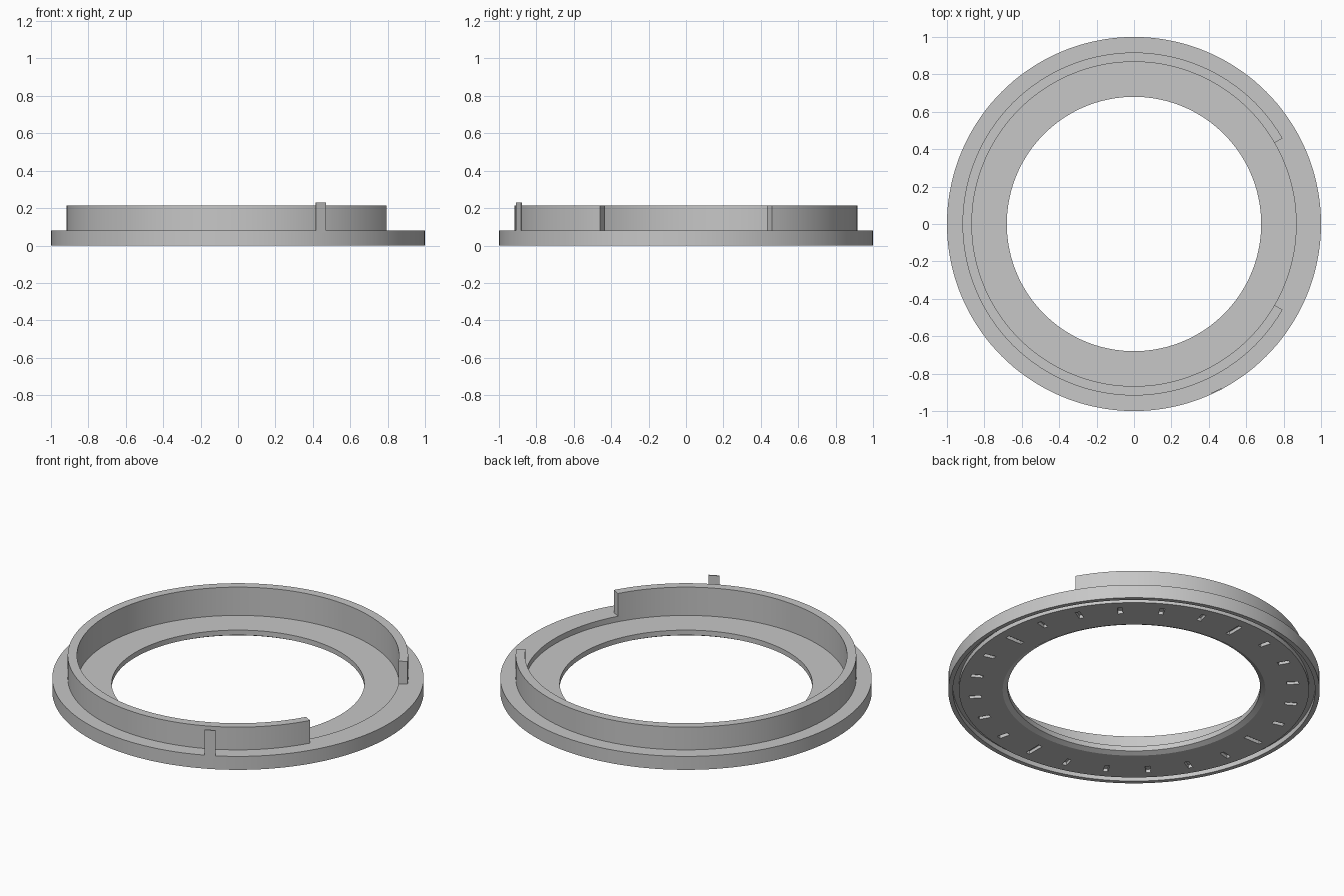
import bpy, bmesh, math
from mathutils import Matrix

if "Cube" in bpy.data.objects:
    bpy.data.objects.remove(bpy.data.objects["Cube"], do_unlink=True)

grey = bpy.data.materials.new("light grey")
grey.use_nodes = True
colour = (0.57, 0.57, 0.57, 1)
grey.diffuse_color = colour
grey.node_tree.nodes["Principled BSDF"].inputs["Base Color"].default_value = colour


def finish(name, bm, smooth=True):
    """Turn a bmesh into a named object."""
    bmesh.ops.recalc_face_normals(bm, faces=bm.faces)
    mesh = bpy.data.meshes.new(name)
    bm.to_mesh(mesh)
    bm.free()
    mesh.materials.append(grey)
    obj = bpy.data.objects.new(name, mesh)
    bpy.context.collection.objects.link(obj)
    if smooth:
        shade(obj)
    return obj


def select(obj):
    bpy.ops.object.select_all(action="DESELECT")
    obj.select_set(True)
    bpy.context.view_layer.objects.active = obj


def shade(obj):
    select(obj)
    bpy.ops.object.shade_smooth_by_angle(angle=math.radians(25))


def sweep(profile, start, end, steps):
    """Sweep a closed (radius, z) profile about z; cap it if it is not a full turn."""
    bm = bmesh.new()
    full = end - start >= 360
    rings = []
    for i in range(steps if full else steps + 1):
        a = math.radians(start + (end - start) * i / steps)
        rings.append([bm.verts.new((r * math.cos(a), r * math.sin(a), z)) for r, z in profile])
    n = len(profile)
    for i in range(steps):
        a, b = rings[i], rings[(i + 1) % len(rings)]
        for j in range(n):
            k = (j + 1) % n
            bm.faces.new((a[j], b[j], b[k], a[k]))
    if not full:
        bm.faces.new(rings[0])
        bm.faces.new(rings[-1])
    return bm


def add_box(bm, angle, r0, r1, width, z0, z1):
    """Box from radius r0 to r1, turned to the given angle."""
    place = (Matrix.Rotation(math.radians(angle), 4, "Z")
             @ Matrix.Translation(((r0 + r1) / 2, 0, (z0 + z1) / 2))
             @ Matrix.Diagonal((r1 - r0, width, z1 - z0, 1)))
    bmesh.ops.create_cube(bm, size=1, matrix=place)


# Base ring: raised rim, sunken floor, chamfered hole, groove underneath
base = finish("base_ring", sweep([
    (1, 0), (1, 0.08), (0.867, 0.08), (0.867, 0.047), (0.68, 0.047),
    (0.68, 0.017), (0.707, 0.003), (0.942, 0.003), (0.942, 0.03),
    (0.975, 0.03), (0.975, 0)], 0, 360, 144), smooth=False)

# Scale marks cut into the underside, a longer one every quarter turn
marks = bmesh.new()
for i in range(24):
    add_box(marks, i * 15, 0.785 if i % 6 == 0 else 0.825, 0.89, 0.026, -0.05, 0.022)
cutter = finish("mark_cutter", marks, smooth=False)
cutter.hide_render = True
cut = base.modifiers.new("marks", "BOOLEAN")
cut.operation = "DIFFERENCE"
cut.solver = "EXACT"
cut.object = cutter
select(base)
bpy.ops.object.modifier_apply(modifier=cut.name)
bpy.data.objects.remove(cutter, do_unlink=True)
shade(base)

# Upright wall, open on the left side
finish("collar_wall", sweep([
    (0.917, 0.08), (0.917, 0.215), (0.867, 0.215), (0.867, 0.08)], 30, 330, 120))

# Thin pointer tab on the outer edge
tab = bmesh.new()
add_box(tab, -63.7, 0.993, 1.0, 0.06, 0.07, 0.23)
finish("pointer_tab", tab, smooth=False)
